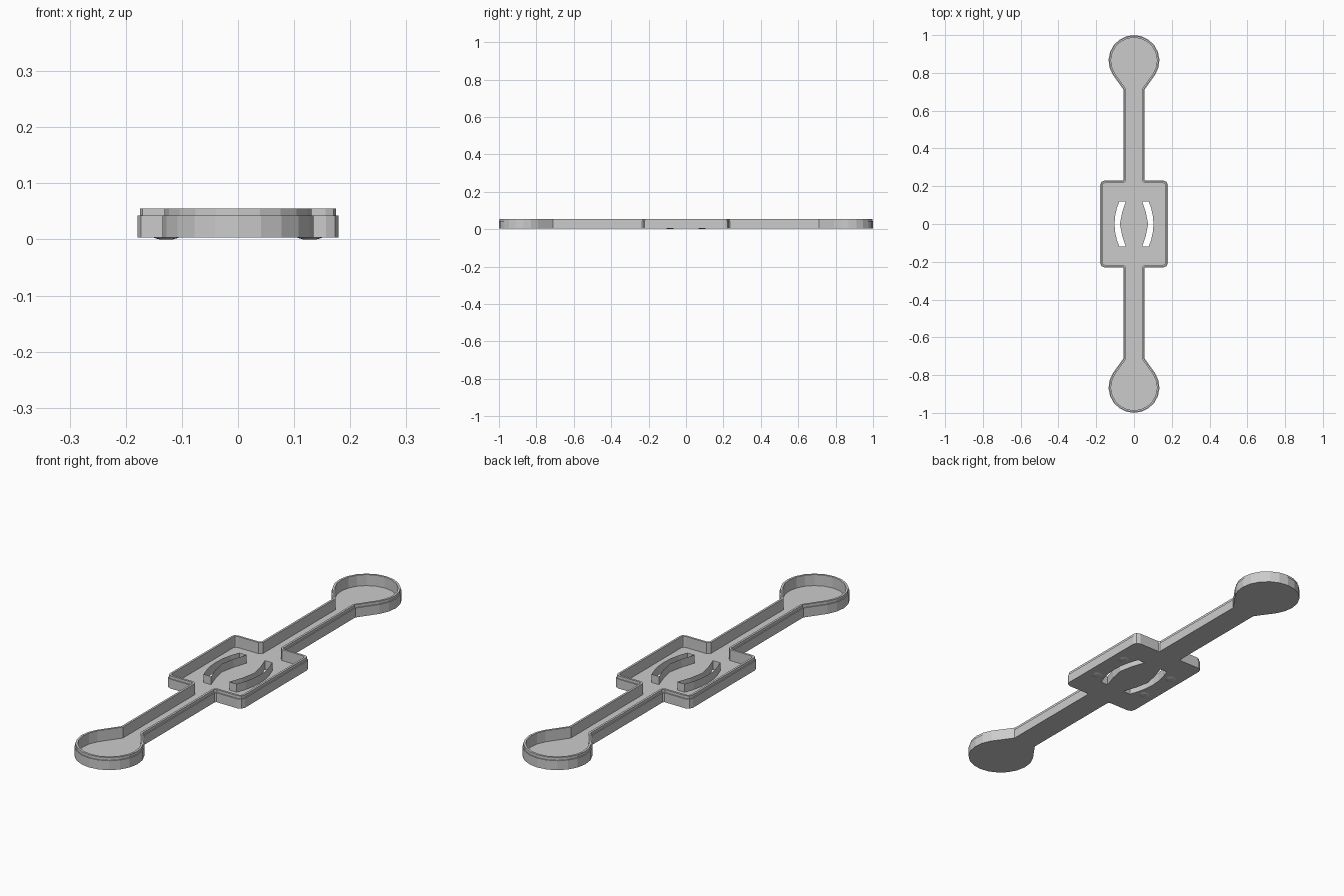
import bpy, bmesh
from math import cos, sin, radians
from mathutils import Vector

if "Cube" in bpy.data.objects:
    bpy.data.objects.remove(bpy.data.objects["Cube"])

Z_BOTTOM, Z_FLOOR, Z_STEP, Z_TOP, Z_SLOT = 0.003, 0.008, 0.043, 0.055, 0.043


def tray_outline():
    # quarter profile: body corner, arm, round end; then mirrored and rotated
    q = [(0.179, 0.208), (0.173, 0.223), (0.157, 0.23), (0.06, 0.23),
         (0.055, 0.235), (0.055, 0.71)]
    for i in range(7):
        a = radians(-33 + 123 * i / 7)
        q.append((0.135 * cos(a), 0.865 + 0.135 * sin(a)))
    half = q + [(0, 1.0)] + [(-x, y) for x, y in reversed(q)]
    return half + [(-x, -y) for x, y in half]


def inset(pts, d):
    # mitred inward offset of a counter-clockwise outline
    out = []
    for i, p in enumerate(pts):
        p = Vector(p)
        e1 = (p - Vector(pts[i - 1])).normalized()
        e2 = (Vector(pts[(i + 1) % len(pts)]) - p).normalized()
        n1, n2 = Vector((-e1.y, e1.x)), Vector((-e2.y, e2.x))
        out.append(tuple(p + (n1 + n2) * d / (1 + n1.dot(n2))))
    return out


def slot_outline(side):
    # curved slot: outer arc and flatter inner arc
    n = 6
    ts = [-1 + 2 * i / n for i in range(n + 1)]
    pts = [(0.103 - 0.025 * t * t, 0.12 * t) for t in ts]
    pts += [(0.043, 0.12), (0.063, 0.06), (0.075, 0), (0.063, -0.06), (0.043, -0.12)]
    return [(side * x, y) for x, y in pts]


def finish(bm, name):
    bmesh.ops.recalc_face_normals(bm, faces=bm.faces[:])
    me = bpy.data.meshes.new(name)
    bm.to_mesh(me)
    bm.free()
    ob = bpy.data.objects.new(name, me)
    bpy.context.collection.objects.link(ob)
    return ob


def skin(bm, levels):
    # stack of matching loops joined with quads
    loops = [[bm.verts.new((x, y, z)) for x, y in pts] for pts, z in levels]
    for a, b in zip(loops, loops[1:]):
        for i in range(len(a)):
            j = (i + 1) % len(a)
            bm.faces.new((a[i], a[j], b[j], b[i]))
    return loops


def cap(bm, loops):
    edges = [bm.edges.get((l[i - 1], l[i])) for l in loops for i in range(len(l))]
    bmesh.ops.triangle_fill(bm, edges=edges, use_beauty=True, use_dissolve=False,
                            normal=(0, 0, 1))


# tray: outer wall, stepped lip, inner wall, floor and raised slot walls
bm = bmesh.new()
outer = tray_outline()
lip, inner = inset(outer, 0.004), inset(outer, 0.013)
wall = skin(bm, [(outer, Z_BOTTOM), (outer, Z_STEP), (lip, Z_STEP),
                 (lip, Z_TOP), (inner, Z_TOP), (inner, Z_FLOOR)])
slots = []
for s in (1, -1):
    o = slot_outline(s)
    slots.append(skin(bm, [(o, Z_BOTTOM), (o, Z_FLOOR), (o, Z_SLOT)]))
cap(bm, [wall[0]] + [s[0] for s in slots])
cap(bm, [wall[-1]] + [s[1] for s in slots])
finish(bm, "tray")

# shallow feet under the body
bm = bmesh.new()
for sx in (1, -1):
    for sy in (1, -1):
        def disc(r):
            return [(sx * 0.128 + r * cos(radians(30 * i)),
                     sy * 0.085 + r * sin(radians(30 * i))) for i in range(12)]
        foot = skin(bm, [(disc(0.022), Z_BOTTOM), (disc(0.012), 0.0)])
        bm.faces.new(foot[1])
finish(bm, "feet")
